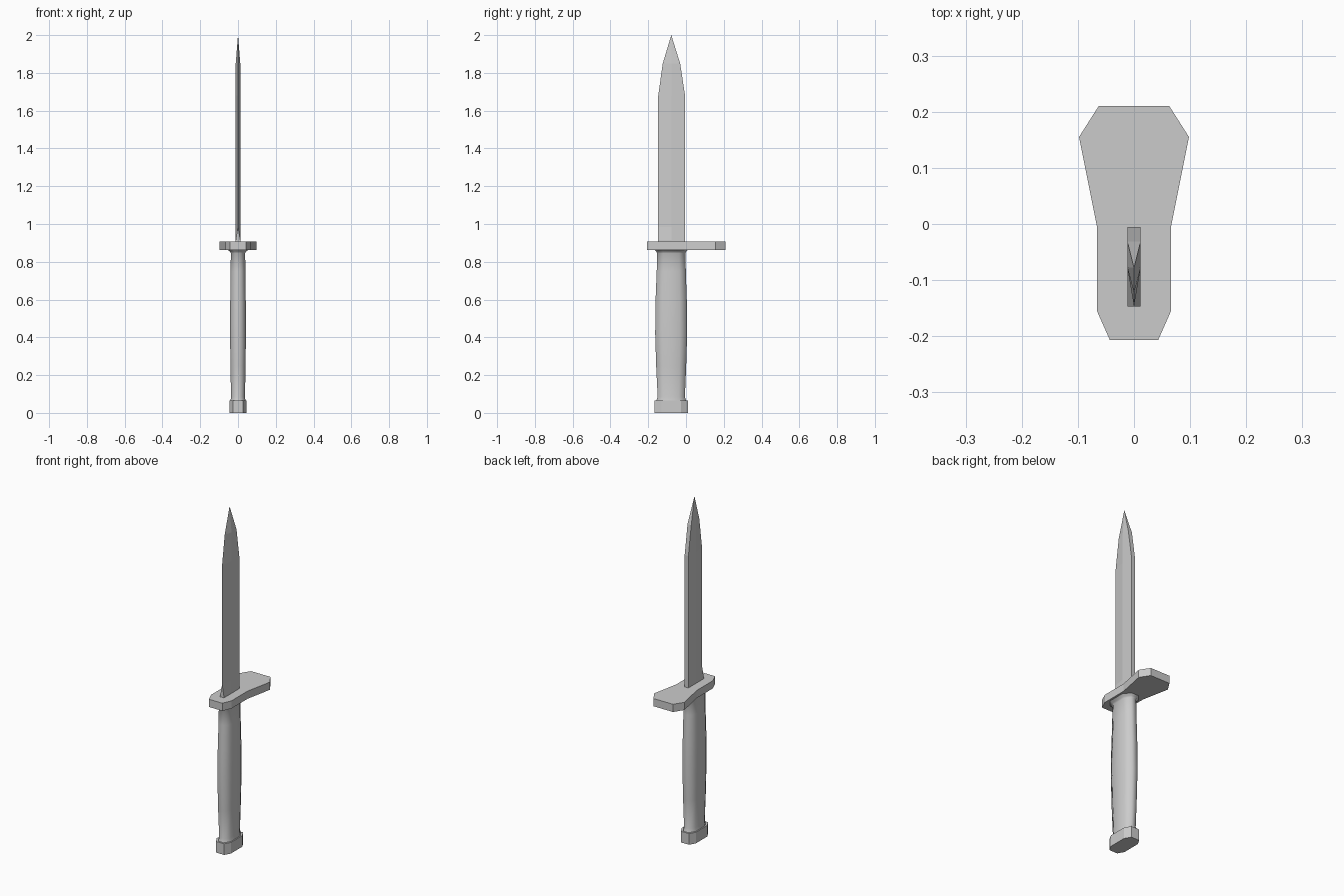
import bpy, bmesh, math

if "Cube" in bpy.data.objects:
    bpy.data.objects.remove(bpy.data.objects["Cube"])


def loft(name, rings, smooth=None):
    """Skin a stack of equal-sized rings, with caps at both ends."""
    bm = bmesh.new()
    loops = [[bm.verts.new(p) for p in ring] for ring in rings]
    n = len(loops[0])
    for a, b in zip(loops, loops[1:]):
        for i in range(n):
            j = (i + 1) % n
            bm.faces.new((a[i], a[j], b[j], b[i]))
    bm.faces.new(loops[0][::-1])
    bm.faces.new(loops[-1])
    bmesh.ops.remove_doubles(bm, verts=bm.verts, dist=1e-5)
    bmesh.ops.dissolve_degenerate(bm, edges=bm.edges, dist=1e-5)
    bmesh.ops.recalc_face_normals(bm, faces=bm.faces)
    mesh = bpy.data.meshes.new(name)
    bm.to_mesh(mesh)
    bm.free()
    ob = bpy.data.objects.new(name, mesh)
    bpy.context.collection.objects.link(ob)
    if smooth:
        bpy.ops.object.select_all(action='DESELECT')
        ob.select_set(True)
        bpy.context.view_layer.objects.active = ob
        bpy.ops.object.shade_smooth_by_angle(angle=math.radians(smooth))
    return ob


def mirrored(half, z):
    """Close a right-hand half outline by mirroring it across x = 0."""
    return [(x, y, z) for x, y in half] + [(-x, y, z) for x, y in reversed(half)]


def octagon(z, hx, y0, y1, fx, fy):
    """Chamfered rectangle; fx and fy are the chamfer fractions."""
    c = (y1 - y0) / 2 * fy
    x = hx * (1 - fx)
    return mirrored([(x, y0), (hx, y0 + c), (hx, y1 - c), (x, y1)], z)


# Pommel
loft("pommel", [octagon(z, 0.046, -0.166, 0.01, 0.42, 0.4) for z in (0, 0.065)])

# Grip: swelling handle with a flared collar under the guard
grip = [
    (0.060, 0.040, -0.158, 0.003),
    (0.085, 0.037, -0.150, -0.006),
    (0.250, 0.040, -0.158, 0.001),
    (0.420, 0.042, -0.163, 0.006),
    (0.600, 0.041, -0.161, 0.004),
    (0.750, 0.039, -0.155, -0.001),
    (0.845, 0.038, -0.153, -0.003),
    (0.853, 0.042, -0.157, 0.001),
    (0.867, 0.060, -0.168, 0.012),
]
loft("grip", [octagon(*g, 0.55, 0.45) for g in grip], smooth=60)

# Guard: flat plate, wider at the back
outline = [(0.043, -0.207), (0.066, -0.155), (0.066, -0.005),
           (0.098, 0.155), (0.063, 0.21)]
loft("guard", [mirrored(outline, z) for z in (0.863, 0.908)])

# Blade: sharp front edge, flat spine, squared base, spear tip
T = 0.012
blade = [  # z, edge y, edge half width, ridge y, spine y, body half width
    (0.900, -0.147, T, -0.077, -0.005, T),
    (0.915, -0.147, T, -0.077, -0.005, T),
    (0.985, -0.147, 0, -0.077, -0.005, T),
    (1.680, -0.147, 0, -0.077, -0.005, T),
    (1.850, -0.123, 0, -0.077, -0.031, T),
    (2.000, -0.078, 0, -0.078, -0.078, 0),
]
rings = [mirrored([(e, ye), (w, yr), (w, ys)], z) for z, ye, e, yr, ys, w in blade[:-1]]
rings.append([(0, -0.078, 2.0)] * 6)


def build_blade():
    bm = bmesh.new()
    loops = [[bm.verts.new(p) for p in r] for r in rings[:-1]]
    tip = bm.verts.new(rings[-1][0])
    for a, b in zip(loops, loops[1:]):
        for i in range(6):
            j = (i + 1) % 6
            bm.faces.new((a[i], a[j], b[j], b[i]))
    for i in range(6):
        bm.faces.new((loops[-1][i], loops[-1][(i + 1) % 6], tip))
    bm.faces.new(loops[0][::-1])
    bmesh.ops.remove_doubles(bm, verts=bm.verts, dist=1e-5)
    bmesh.ops.recalc_face_normals(bm, faces=bm.faces)
    mesh = bpy.data.meshes.new("blade")
    bm.to_mesh(mesh)
    bm.free()
    bpy.context.collection.objects.link(bpy.data.objects.new("blade", mesh))


build_blade()
